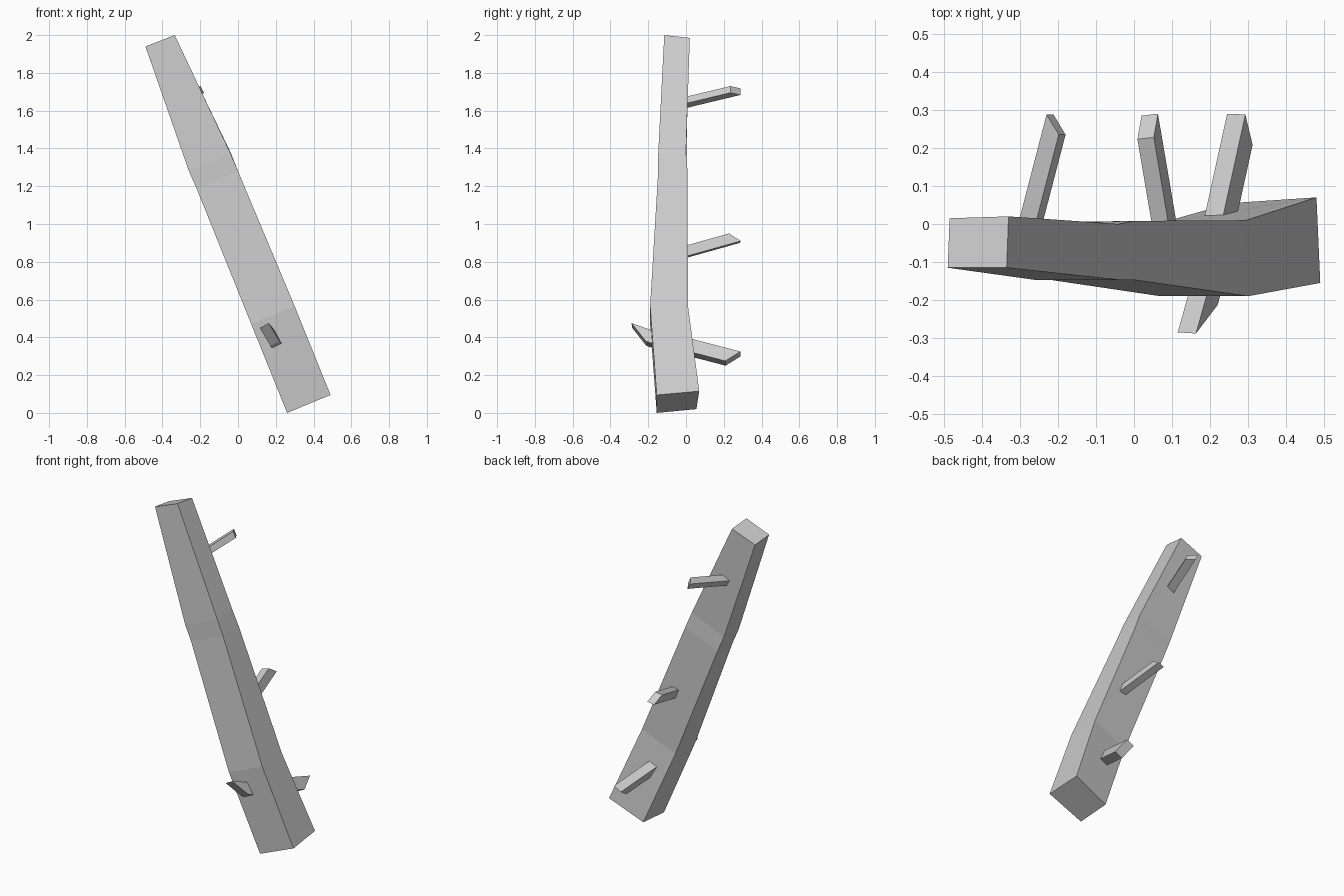
import bpy, bmesh
from mathutils import Vector


def loft(name, rings):
    """Skin a list of four-cornered rings and cap both ends."""
    bm = bmesh.new()
    loops = [[bm.verts.new(p) for p in ring] for ring in rings]
    for a, b in zip(loops, loops[1:]):
        for i in range(4):
            j = (i + 1) % 4
            bm.faces.new((a[i], a[j], b[j], b[i]))
    bm.faces.new(loops[0])
    bm.faces.new(loops[-1])
    bmesh.ops.recalc_face_normals(bm, faces=bm.faces[:])
    mesh = bpy.data.meshes.new(name)
    bm.to_mesh(mesh)
    bm.free()
    obj = bpy.data.objects.new(name, mesh)
    bpy.context.collection.objects.link(obj)
    return obj


# leaning trunk: rings of front left, front right, back right, back left
loft("trunk", [
    [(0.26, -0.155, 0.0), (0.49, -0.155, 0.095), (0.48, 0.07, 0.115), (0.255, 0.055, 0.02)],
    [(0.07, -0.19, 0.47), (0.30, -0.19, 0.565), (0.295, 0.01, 0.57), (0.07, 0.003, 0.475)],
    [(-0.22, -0.147, 1.19), (0.0, -0.147, 1.28), (0.0, 0.008, 1.28), (-0.22, 0.005, 1.19)],
    [(-0.26, -0.147, 1.28), (-0.04, -0.147, 1.375), (-0.04, 0.0, 1.38), (-0.26, 0.0, 1.285)],
    [(-0.49, -0.115, 1.94), (-0.335, -0.115, 2.0), (-0.33, 0.02, 1.985), (-0.485, 0.015, 1.925)],
])


def peg(name, tip, direction, length):
    """Extrude a slanted tip back into the trunk; tip = corner and its two neighbours."""
    a, b, c = (Vector(p) for p in tip)
    outer = [a, b, b + c - a, c]
    shift = Vector(direction) * length
    loft(name, [[p - shift for p in outer], outer])


# broken branch stubs
peg("upper_back_branch",
    [(-0.198, 0.235, 1.73), (-0.18, 0.235, 1.695), (-0.23, 0.288, 1.718)], (0.26, 1, 0.24), 0.3)
peg("middle_back_branch",
    [(0.063, 0.29, 0.91), (0.02, 0.285, 0.90), (0.052, 0.228, 0.95)], (-0.17, 1, 0.28), 0.3)
peg("lower_back_branch",
    [(0.293, 0.288, 0.325), (0.245, 0.29, 0.30), (0.312, 0.208, 0.275)], (0.22, 1, -0.26), 0.3)
peg("lower_front_branch",
    [(0.163, -0.288, 0.475), (0.115, -0.285, 0.45), (0.22, -0.213, 0.38)], (-0.28, -1, 0.35), 0.15)
